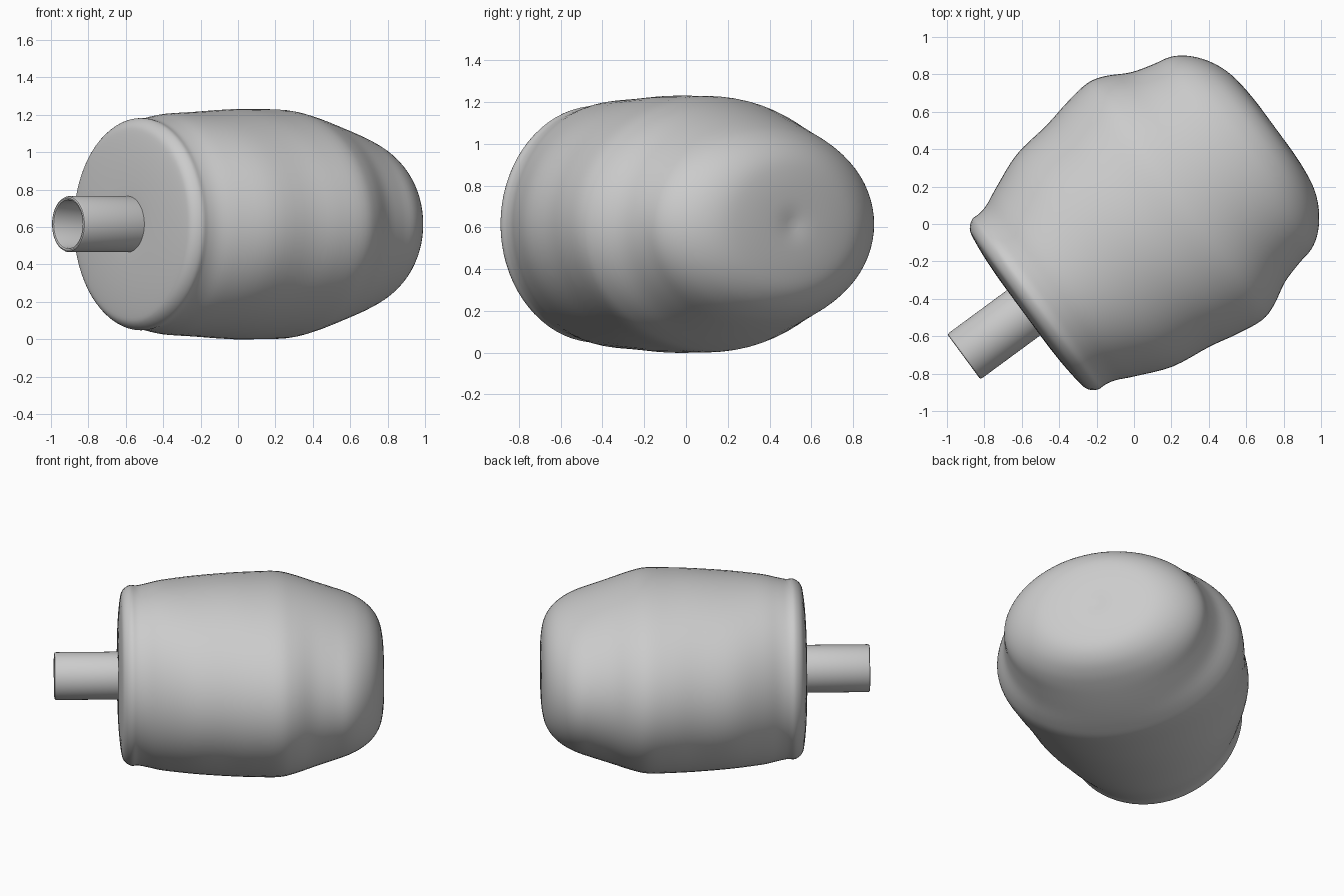
import bpy, bmesh, math
from mathutils import Vector

if "Cube" in bpy.data.objects:
    bpy.data.objects.remove(bpy.data.objects["Cube"])

# Common axis: starts at the tube tip and runs backwards through the body
TIP = Vector((-0.91, -0.71, 0.615))
AXIS = Vector((0.806, 0.593, 0)).normalized()
SIDE = Vector((-AXIS.y, AXIS.x, 0))
UP = Vector((0, 0, 1))
SEG = 72


def smooth_profile(pts, steps=4):
    """Catmull-Rom refinement of (s, half width, half height) stations."""
    p = [Vector(q) for q in pts]
    p = [p[0]] + p + [p[-1]]
    out = []
    for i in range(1, len(p) - 2):
        a, b, c, d = p[i - 1:i + 3]
        for k in range(steps):
            t = k / steps
            out.append(0.5 * (2 * b + (c - a) * t + (2 * a - 5 * b + 4 * c - d) * t * t
                              + (3 * b - a - 3 * c + d) * t ** 3))
    out.append(p[-1])
    return out


def loft(name, stations, angle=40):
    """Skin elliptical rings along the axis and close both ends."""
    bm = bmesh.new()
    rings = []
    for s, w, h in stations:
        ring = []
        for i in range(SEG):
            a = 2 * math.pi * i / SEG
            ring.append(bm.verts.new(TIP + AXIS * s + SIDE * (w * math.cos(a)) + UP * (h * math.sin(a))))
        rings.append(ring)
    for r0, r1 in zip(rings, rings[1:]):
        for i in range(SEG):
            j = (i + 1) % SEG
            bm.faces.new((r0[i], r0[j], r1[j], r1[i]))
    bm.faces.new(rings[0][::-1])
    bm.faces.new(rings[-1])
    bmesh.ops.recalc_face_normals(bm, faces=bm.faces)
    mesh = bpy.data.meshes.new(name)
    bm.to_mesh(mesh)
    bm.free()
    obj = bpy.data.objects.new(name, mesh)
    bpy.context.collection.objects.link(obj)
    bpy.ops.object.select_all(action='DESELECT')
    obj.select_set(True)
    bpy.context.view_layer.objects.active = obj
    bpy.ops.object.shade_smooth_by_angle(angle=math.radians(angle))
    return obj


# Body: round front plate, wide waist with side shoulders, rounded rear cap
body = [
    (0.405, 0.02, 0.02), (0.397, 0.17, 0.17), (0.402, 0.34, 0.34), (0.416, 0.48, 0.48),
    (0.433, 0.535, 0.535), (0.475, 0.566, 0.566), (0.52, 0.568, 0.564), (0.58, 0.582, 0.575),
    (0.68, 0.628, 0.592), (0.87, 0.704, 0.602), (1.09, 0.735, 0.615), (1.25, 0.768, 0.615),
    (1.40, 0.787, 0.612), (1.50, 0.760, 0.592), (1.62, 0.696, 0.558), (1.74, 0.660, 0.518),
    (1.84, 0.637, 0.480), (1.92, 0.585, 0.442), (1.99, 0.500, 0.390), (2.038, 0.395, 0.320),
    (2.060, 0.27, 0.23), (2.067, 0.12, 0.11), (2.058, 0.02, 0.02),
]
loft("body", smooth_profile(body))

# Tube: straight hollow spout with a thin rounded lip
tube = [(0.42, 0.15), (0.012, 0.15), (0.003, 0.146), (0.0, 0.139),
        (0.003, 0.131), (0.012, 0.127), (0.30, 0.127)]
loft("spout_tube", [(s, r, r) for s, r in tube])
